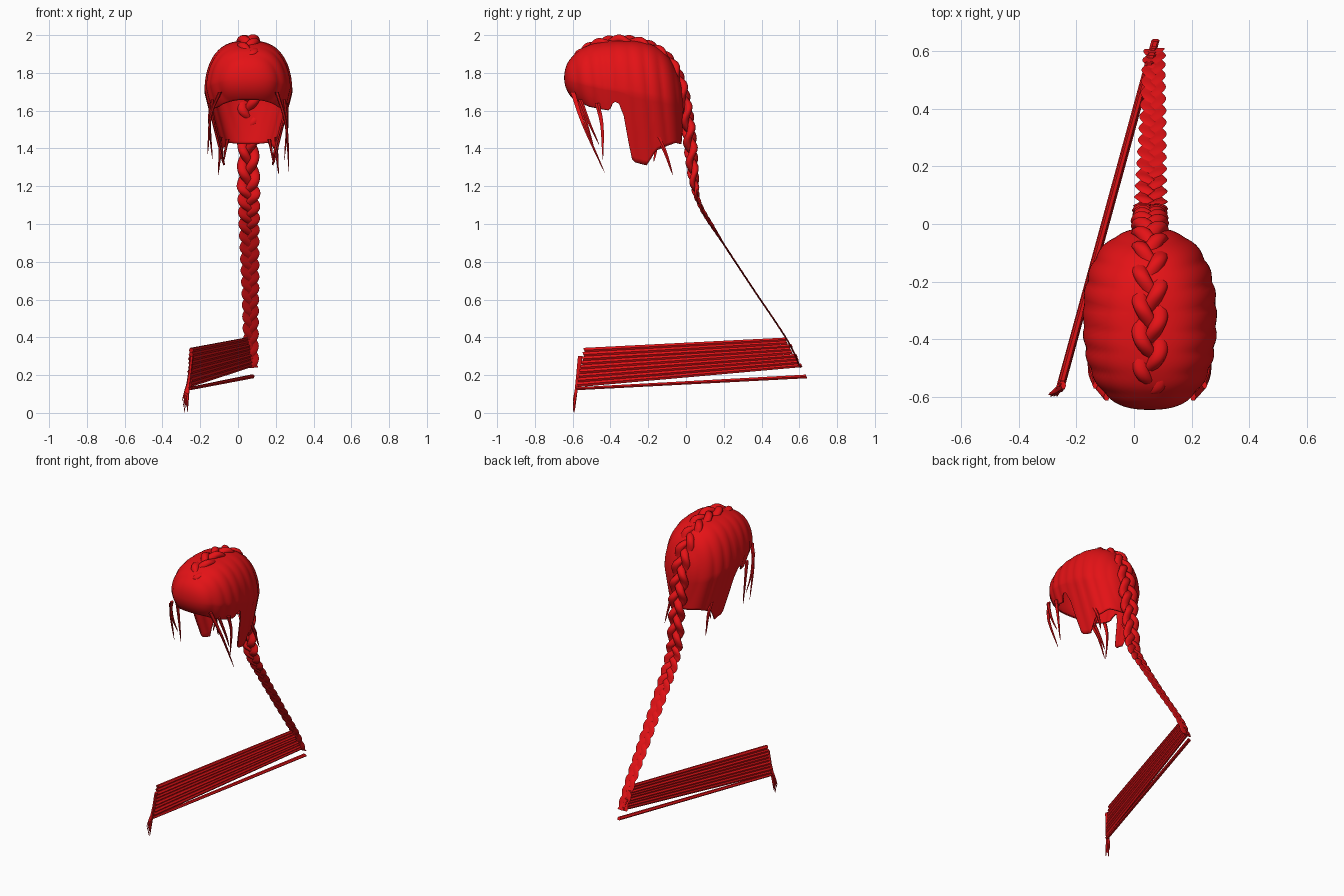
import bpy, bmesh, math, random
from mathutils import Vector

random.seed(4)
cube = bpy.data.objects.get("Cube")
if cube:
    bpy.data.objects.remove(cube)

red = bpy.data.materials.new("hair red")
red.use_nodes = True
red.diffuse_color = (0.78, 0.006, 0.008, 1)
red.node_tree.nodes["Principled BSDF"].inputs["Base Color"].default_value = red.diffuse_color

CX, CY = 0.055, -0.33      # middle of the head
X = Vector((1, 0, 0))


def finish(name, bm, angle=45):
    bmesh.ops.recalc_face_normals(bm, faces=bm.faces)
    mesh = bpy.data.meshes.new(name)
    bm.to_mesh(mesh)
    bm.free()
    mesh.materials.append(red)
    mesh.shade_smooth()
    mesh.set_sharp_from_angle(angle=math.radians(angle))
    obj = bpy.data.objects.new(name, mesh)
    bpy.context.collection.objects.link(obj)
    return obj


def skin(bm, rings, caps=True):
    """Join closed rings of points into a tube."""
    loops = [[bm.verts.new(p) for p in ring] for ring in rings]
    n = len(loops[0])
    for a, b in zip(loops, loops[1:]):
        for i in range(n):
            j = (i + 1) % n
            bm.faces.new((a[i], a[j], b[j], b[i]))
    if caps:
        bm.faces.new(loops[0])
        bm.faces.new(loops[-1])


def oval(center, u, v, sides):
    angles = [2 * math.pi * i / sides for i in range(sides)]
    return [center + u * math.cos(a) + v * math.sin(a) for a in angles]


def lerp_table(table, x):
    for (x0, v0), (x1, v1) in zip(table, table[1:]):
        if x <= x1:
            return v0 + (v1 - v0) * max(0, (x - x0) / (x1 - x0))
    return table[-1][1]


def spline(points, steps):
    """Smooth path through the points."""
    pts = [2 * points[0] - points[1]] + points + [2 * points[-1] - points[-2]]
    out = []
    for p0, p1, p2, p3 in zip(pts, pts[1:], pts[2:], pts[3:]):
        for s in range(steps):
            t = s / steps
            out.append(0.5 * (2 * p1 + (p2 - p0) * t + (2 * p0 - 5 * p1 + 4 * p2 - p3) * t * t
                              + (3 * p1 - p0 - 3 * p2 + p3) * t ** 3))
    return out + [points[-1]]


def wisp(bm, points, radius):
    """Loose strand that thins to a point."""
    path = spline([Vector(p) for p in points], 5)
    rings = []
    for i, p in enumerate(path):
        r = radius * (1 - i / (len(path) - 1)) ** 0.6 + 0.0008
        rings.append(oval(p, X * r * 0.7, Vector((0, r, 0)), 6))
    skin(bm, rings)


# Hair cap: dome with a ragged hem, long in front of the ears
hem = [(-0.65, 1.66), (-0.56, 1.62), (-0.42, 1.6), (-0.385, 1.65), (-0.34, 1.63), (-0.31, 1.46),
       (-0.28, 1.33), (-0.2, 1.31), (-0.15, 1.39), (-0.05, 1.43), (0, 1.42)]
COLS, DOME, SKIRT = 128, 22, 14


def signed_pow(v, e):
    return math.copysign(abs(v) ** e, v)


def cap_point(a, row):
    px = 0.23 * signed_pow(math.sin(a), 0.82)
    py = -0.315 * signed_pow(math.cos(a), 0.82)
    equator = 1.7 + 0.07 * math.cos(a)
    if row <= DOME:
        t = math.radians(3 + 87 * row / DOME)
        s = math.sin(t) ** 0.7
        x, y, z = px * s, py * s, equator + (1.97 - equator) * math.cos(t)
    else:
        bottom = lerp_table(hem, CY + py)
        z = equator + (bottom - equator) * (row - DOME) / SKIRT
        d = equator - z
        x = px * (1 - 1.1 * d)
        y = py * (1 - (min(0.35, 13 * d * d) if py < 0 else 0.5 * d * d))
    # scalloped locks running across the head
    puff = 1 + 0.035 * (abs(math.sin(math.pi * (y + 0.1 * z) / 0.075)) - 0.5)
    return Vector((CX + x * puff, CY + y * (1 + (puff - 1) * 0.4), z))


bm = bmesh.new()
skin(bm, [[cap_point(2 * math.pi * c / COLS, r) for c in range(COLS)]
          for r in range(DOME + SKIRT + 1)], caps=False)
cap = finish("hair_cap", bm)
shell = cap.modifiers.new("thickness", "SOLIDIFY")
shell.thickness = 0.008
shell.offset = -1

# Braid: three strands woven along a path, pressed flat towards the end
path = spline([Vector((x, y, z)) for x, y, z in (
    (0.055, -0.585, 1.86), (0.055, -0.5, 1.93), (0.055, -0.37, 1.965), (0.055, -0.22, 1.945),
    (0.055, -0.1, 1.87), (0.055, -0.035, 1.75), (0.055, 0, 1.6), (0.055, 0.02, 1.45),
    (0.055, 0.04, 1.25), (0.058, 0.07, 1.11), (0.06, 0.17, 0.94), (0.065, 0.35, 0.665),
    (0.068, 0.53, 0.395), (0.072, 0.607, 0.24))], 24)
flatness = [(0.24, 0.12), (0.9, 0.14), (1.0, 0.3), (1.12, 0.35), (1.25, 0.8), (1.4, 1), (2, 1)]
width = [(0.24, 0.021), (0.5, 0.024), (0.9, 0.029), (1.2, 0.034), (1.4, 0.031), (1.5, 0.036), (2, 0.034)]
bm = bmesh.new()
for k in range(3):
    rings, phase = [], 2 * math.pi * k / 3
    for i, p in enumerate(path):
        ahead, behind = path[min(i + 1, len(path) - 1)], path[max(i - 1, 0)]
        tangent = (ahead - behind).normalized()
        normal = X.cross(tangent).normalized()
        if i:
            period = 0.33 if p.z > 1.2 else 0.22
            phase += 2 * math.pi * (p - path[i - 1]).length / period
        flat = lerp_table(flatness, p.z) if p.y > -0.1 else 1
        w = lerp_table(width, p.z)
        end = min(1, 0.3 + i / 8)
        center = p + X * w * end * math.sin(phase) + normal * 0.016 * flat * math.sin(2 * phase)
        rings.append(oval(center, X * w * 0.85 * end, normal * 0.023 * flat * end, 10))
    skin(bm, rings)
finish("braid", bm, 60)

# Stretched strands: a leaning sheet of long thin bars
bm = bmesh.new()


def bar(back, front, back_h, front_h):
    ends = []
    for (y, z), h in ((back, back_h), (front, front_h)):
        center = Vector((0.078 + 0.274 * (y - 0.65), y, z))
        ends.append(oval(center, X * random.uniform(0.01, 0.016), Vector((0, -0.4 * h, h)), 6))
    skin(bm, ends)


BARS = 9
for i in range(BARS):
    u = (i + 0.5) / BARS
    jitter = random.uniform(-0.012, 0.012)
    bar((0.53 + 0.078 * u + jitter, 0.398 - 0.155 * u), (-0.537 - 0.04 * u, 0.343 - 0.205 * u),
        0.0105, 0.0145)
bar((0.638, 0.193), (-0.58, 0.128), 0.011, 0.009)
finish("stretched_strands", bm, 30)

# Tassel at the far end
bm = bmesh.new()
for i in range(6):
    s = i / 5
    wisp(bm, [(-0.245 - 0.015 * s, -0.56 - 0.01 * s, 0.3 - 0.14 * s),
              (-0.262 - 0.012 * s, -0.58, 0.13),
              (-0.268 - 0.028 * s, -0.598 + 0.006 * (i % 2), 0.002 + 0.03 * (i % 3))], 0.013)
finish("tassel", bm)

# Loose wisps at the temples and the nape
bm = bmesh.new()
for side in (-1, 1):
    drop = 0.1 if side < 0 else 0
    def at(x, y, z):
        return (CX + side * x, y, z)
    wisp(bm, [at(0.15, -0.6, 1.7), at(0.2, -0.54, 1.52 + drop / 2), at(0.215, -0.43 - drop / 2, 1.27 + drop)], 0.014)
    wisp(bm, [at(0.19, -0.56, 1.66), at(0.205, -0.51, 1.53), at(0.2, -0.46, 1.42)], 0.012)
    wisp(bm, [at(0.2, -0.47, 1.64), at(0.205, -0.445, 1.52), at(0.19, -0.44, 1.34)], 0.014)
    wisp(bm, [at(0.15, -0.15, 1.46), at(0.15, -0.11, 1.38), at(0.16, -0.07, 1.26)], 0.016)
    wisp(bm, [at(0.11, -0.17, 1.45), at(0.12, -0.16, 1.4), at(0.13, -0.17, 1.33)], 0.014)
finish("loose_wisps", bm)
